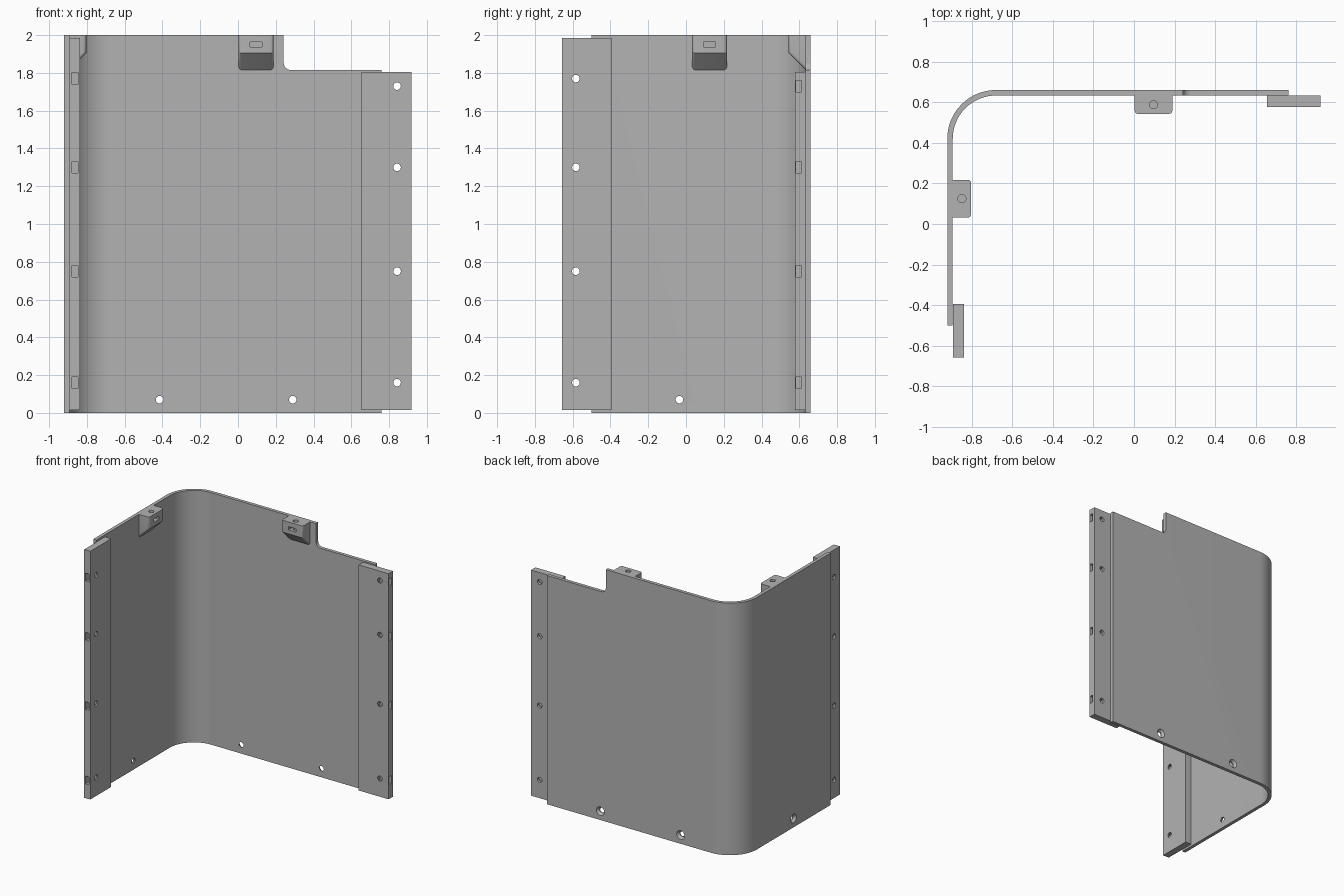
import bpy, bmesh
from math import pi, sin, cos, radians
from mathutils import Matrix, Vector

cube = bpy.data.objects.get("Cube")
if cube:
    bpy.data.objects.remove(cube, do_unlink=True)

grey = bpy.data.materials.new("plain grey")
grey.use_nodes = True
grey.diffuse_color = (0.45, 0.45, 0.45, 1)
grey.node_tree.nodes["Principled BSDF"].inputs["Base Color"].default_value = (0.45, 0.45, 0.45, 1)


def finish(name, bm):
    bmesh.ops.recalc_face_normals(bm, faces=bm.faces)
    mesh = bpy.data.meshes.new(name)
    bm.to_mesh(mesh)
    bm.free()
    mesh.materials.append(grey)
    obj = bpy.data.objects.new(name, mesh)
    bpy.context.collection.objects.link(obj)
    return obj


def prism(points, offset):
    """Closed outline swept along an offset vector."""
    bm = bmesh.new()
    face = bm.faces.new([bm.verts.new(p) for p in points])
    swept = bmesh.ops.extrude_face_region(bm, geom=[face], use_keep_orig=True)
    verts = [v for v in swept["geom"] if isinstance(v, bmesh.types.BMVert)]
    bmesh.ops.translate(bm, verts=verts, vec=offset)
    return bm


def box(name, low, high):
    low, high = Vector(low), Vector(high)
    bm = bmesh.new()
    bmesh.ops.create_cube(bm, size=1)
    bmesh.ops.scale(bm, vec=high - low, verts=bm.verts)
    bmesh.ops.translate(bm, vec=(low + high) / 2, verts=bm.verts)
    return finish(name, bm)


def hole(centre, axis, length, r1=0.02, r2=0.02):
    """Cylinder or cone cutter; r2 is the radius at the end along the axis."""
    bm = bmesh.new()
    turn = Vector(axis).to_track_quat("Z", "Y").to_matrix().to_4x4()
    bmesh.ops.create_cone(bm, cap_ends=True, segments=24, radius1=r1, radius2=r2,
                          depth=length, matrix=Matrix.Translation(centre) @ turn)
    return finish("hole_cutter", bm)


def cut(obj, cutters):
    for cutter in cutters:
        mod = obj.modifiers.new("cut", "BOOLEAN")
        mod.operation = "DIFFERENCE"
        mod.solver = "EXACT"
        mod.object = cutter
        bpy.context.view_layer.objects.active = obj
        bpy.ops.object.modifier_apply(modifier=mod.name)
        bpy.data.objects.remove(cutter, do_unlink=True)


def arc(cx, cy, r, start, end, n=16):
    return [(cx + r * cos(start + (end - start) * i / n),
             cy + r * sin(start + (end - start) * i / n)) for i in range(n + 1)]


# Bent sheet wall
LEFT, BACK, THICK, RAD = -0.92, 0.66, 0.027, 0.24
cx, cy = LEFT + RAD, BACK - RAD
outline = ([(LEFT, -0.5)] + arc(cx, cy, RAD, pi, pi / 2)
           + [(0.76, BACK), (0.76, BACK - THICK)]
           + arc(cx, cy, RAD - THICK, pi / 2, pi) + [(LEFT + THICK, -0.5)])
wall = finish("bent_wall", prism([(x, y, 0) for x, y in outline], (0, 0, 2)))

# Rounded notch at the top and countersunk holes along the bottom
notch = arc(0.28, 1.853, 0.038, pi, 1.5 * pi, 8) + [(1, 1.815), (1, 2.1), (0.242, 2.1)]
cutters = [finish("notch_cutter", prism([(x, 0.5, z) for x, z in notch], (0, 0.3, 0)))]
for x in (-0.415, 0.29):
    cutters += [hole((x, BACK, 0.07), (0, 1, 0), 0.2),
                hole((x, BACK - 0.005, 0.07), (0, 1, 0), 0.03, 0.02, 0.042)]
cutters += [hole((LEFT, -0.035, 0.07), (-1, 0, 0), 0.2),
            hole((LEFT + 0.005, -0.035, 0.07), (-1, 0, 0), 0.03, 0.02, 0.042)]
cut(wall, cutters)

# Joining strips with screw holes and nut slots in the outer edge
side_strip = box("side_strip", (-0.891, -0.657, 0.015), (-0.837, -0.395, 1.985))
back_strip = box("back_strip", (0.655, 0.577, 0.015), (0.918, 0.632, 1.805))
for z in (0.16, 0.75, 1.3, 1.77):
    cut(side_strip, [hole((-0.86, -0.583, z), (1, 0, 0), 0.3),
                     box("slot_cutter", (-0.878, -0.7, z - 0.031), (-0.848, -0.553, z + 0.031))])
for z in (0.16, 0.75, 1.3, 1.73):
    cut(back_strip, [hole((0.842, 0.6, z), (0, 1, 0), 0.3),
                     box("slot_cutter", (0.812, 0.582, z - 0.031), (0.96, 0.612, z + 0.031))])


# Top brackets: sloped underside, rounded front corners, screw hole and nut slot
def bracket(name, place):
    w, d = 0.093, 0.09
    profile = [(0, 2), (-d, 2), (-d, 1.906), (0, 1.816)]
    bm = prism([(-w, y, z) for y, z in profile], (2 * w, 0, 0))
    edges = [e for e in bm.edges
             if abs(e.verts[0].co.x - e.verts[1].co.x) < 0.001
             and abs(e.verts[0].co.z - e.verts[1].co.z) > 0.01
             and min(v.co.y for v in e.verts) < -0.05]
    bmesh.ops.bevel(bm, geom=edges, offset=0.016, segments=4, profile=0.5, affect="EDGES")
    obj = finish(name, bm)
    cut(obj, [hole((0, -0.045, 2), (0, 0, 1), 0.16),
              box("slot_cutter", (-0.032, -0.2, 1.937), (0.032, -0.015, 1.963))])
    obj.data.transform(place)
    return obj


back_bracket = bracket("back_bracket", Matrix.Translation((0.096, BACK - THICK, 0)))
side_bracket = bracket("side_bracket", Matrix.Translation((LEFT + THICK, 0.125, 0))
                       @ Matrix.Rotation(pi / 2, 4, "Z"))

# Smooth bends and holes, keep crisp edges
bpy.ops.object.select_all(action="DESELECT")
for obj in (wall, side_strip, back_strip, back_bracket, side_bracket):
    obj.select_set(True)
bpy.context.view_layer.objects.active = wall
bpy.ops.object.shade_smooth_by_angle(angle=radians(30))
